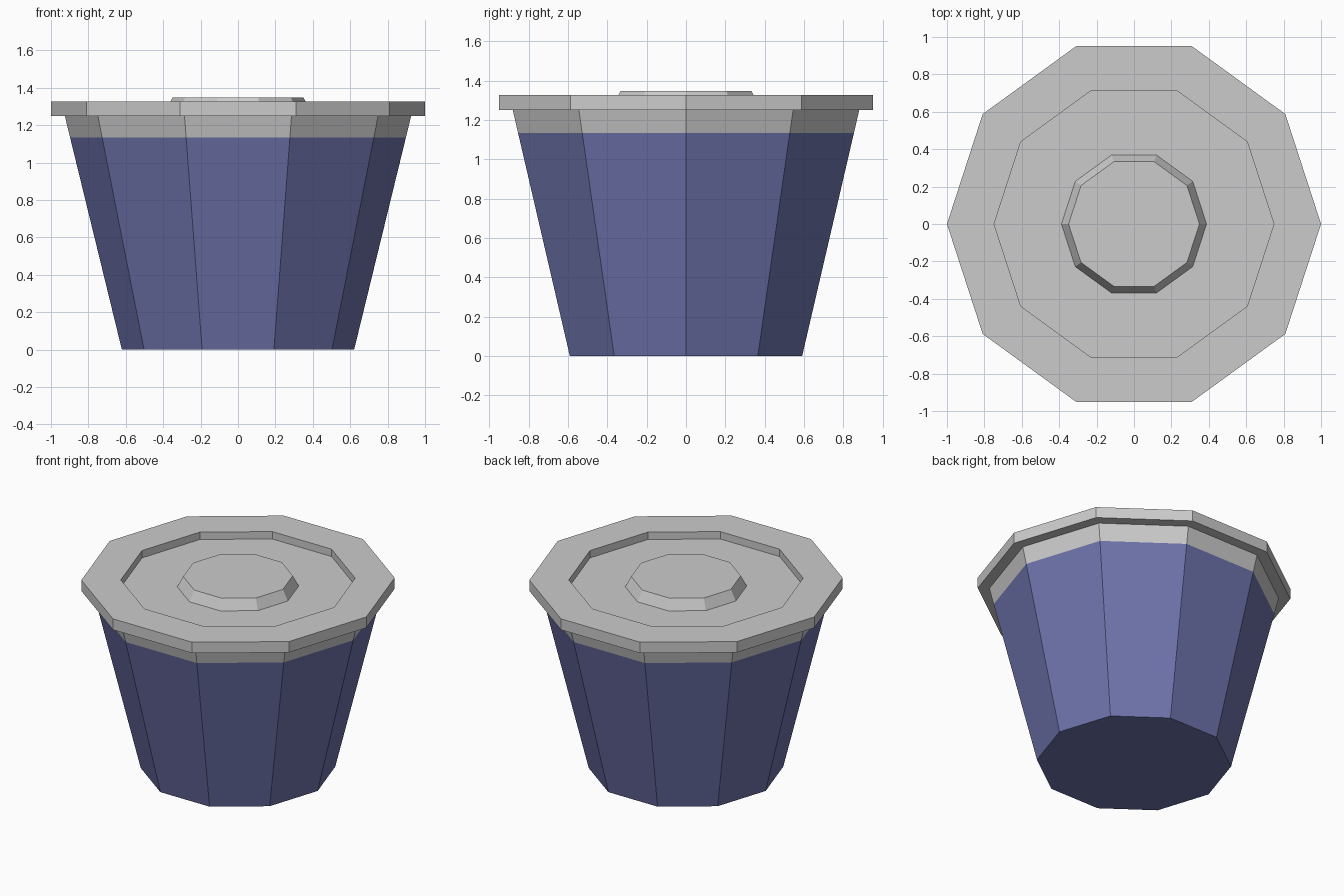
import bpy, bmesh
from math import cos, sin, tau

if "Cube" in bpy.data.objects:
    bpy.data.objects.remove(bpy.data.objects["Cube"])

SIDES = 10


def lathe(name, profile, cap_start=False, cap_end=False, color=None):
    """Sweep an (r, z) profile, listed from the bottom outside upwards, around z."""
    bm = bmesh.new()
    rings = [[bm.verts.new((r * cos(tau * i / SIDES), r * sin(tau * i / SIDES), z))
              for i in range(SIDES)] for r, z in profile]
    for a, b in zip(rings, rings[1:]):
        for i in range(SIDES):
            j = (i + 1) % SIDES
            bm.faces.new((a[i], a[j], b[j], b[i]))
    if cap_start:
        bm.faces.new(rings[0][::-1])
    if cap_end:
        bm.faces.new(rings[-1])
    mesh = bpy.data.meshes.new(name)
    bm.to_mesh(mesh)
    bm.free()
    obj = bpy.data.objects.new(name, mesh)
    bpy.context.collection.objects.link(obj)
    if color:
        mat = bpy.data.materials.new(name + "_color")
        mat.diffuse_color = color
        mat.use_nodes = True
        mat.node_tree.nodes["Principled BSDF"].inputs["Base Color"].default_value = mat.diffuse_color
        mesh.materials.append(mat)
    return obj


# Tapered blue cup with a closed base
lathe("cup_body", [(0.621, 0), (0.898, 1.135)], cap_start=True,
      color=(0.156, 0.172, 0.41, 1))

# Grey collar, overhanging rim, sunken top and raised centre
lathe("lid", [(0.898, 1.135), (0.926, 1.25),     # collar
              (1.0, 1.25), (1.0, 1.327),         # rim
              (0.748, 1.327), (0.748, 1.275),    # recess
              (0.388, 1.275), (0.35, 1.347)],    # raised centre
      cap_end=True)
